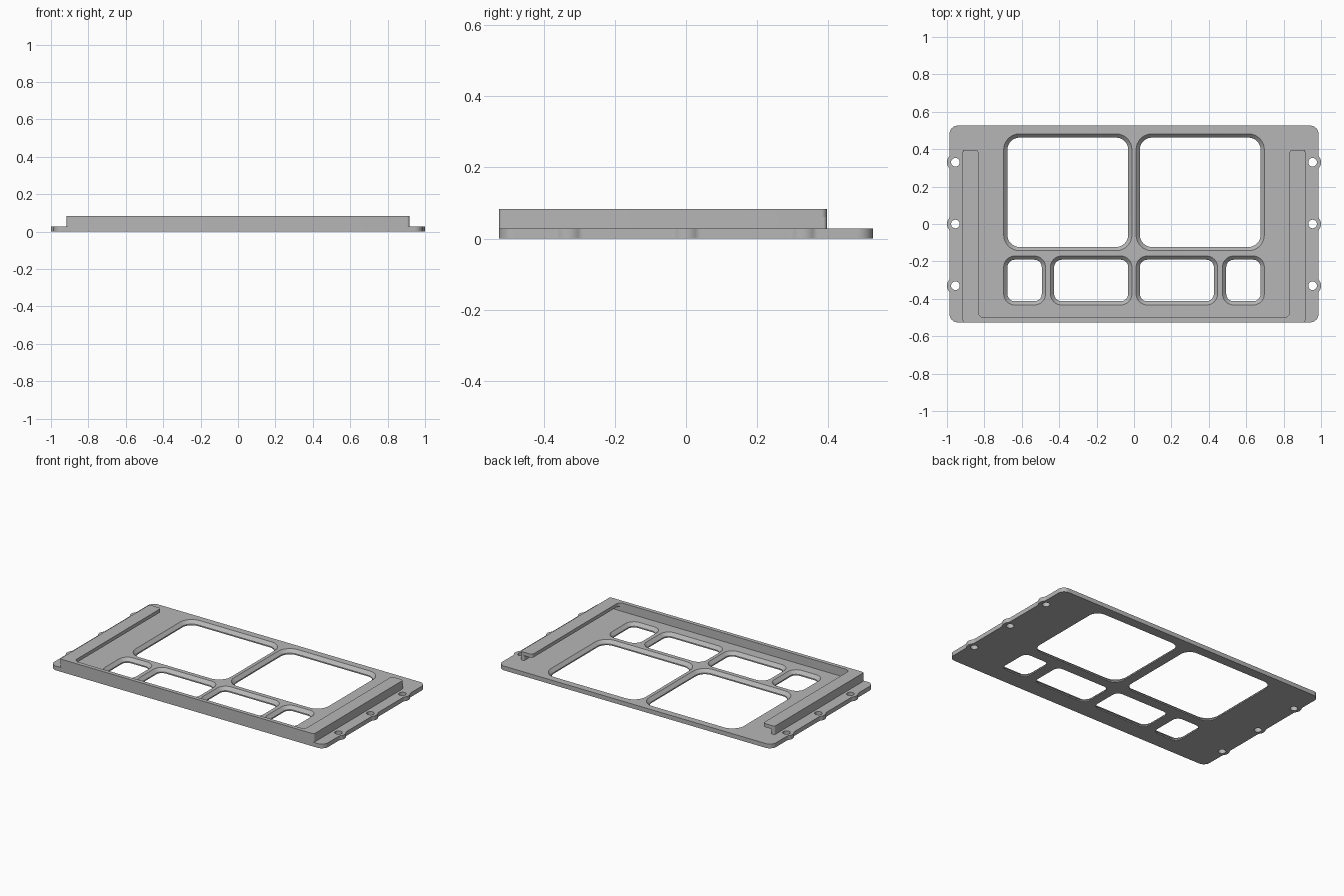
import bpy, bmesh, math
from mathutils import Vector

if "Cube" in bpy.data.objects:
    bpy.data.objects.remove(bpy.data.objects["Cube"])

grey = bpy.data.materials.new("plain grey")
grey.diffuse_color = (0.47, 0.47, 0.47, 1)
grey.use_nodes = True
grey.node_tree.nodes["Principled BSDF"].inputs["Base Color"].default_value = grey.diffuse_color

PLATE_TOP, LIP_BOTTOM, RIM_TOP = 0.028, 0.06, 0.083


def rounded(corners, steps=8):
    """Closed outline from (x, y, radius) corners, each one filleted."""
    out = []
    n = len(corners)
    for i, (x, y, r) in enumerate(corners):
        p = Vector((x, y))
        if r == 0:
            out.append(p)
            continue
        a = (Vector(corners[i - 1][:2]) - p).normalized()
        b = (Vector(corners[(i + 1) % n][:2]) - p).normalized()
        half = a.angle(b) / 2
        t = r / math.tan(half)
        c = p + (a + b).normalized() * (r / math.sin(half))
        start, end = p + a * t - c, p + b * t - c
        sweep = start.angle_signed(end)
        a0 = math.atan2(start.y, start.x)
        for k in range(steps + 1):
            ang = a0 - sweep * k / steps
            out.append(c + Vector((math.cos(ang), math.sin(ang))) * r)
    return out


def rect(x0, x1, y0, y1, r):
    return rounded([(x0, y0, r), (x1, y0, r), (x1, y1, r), (x0, y1, r)])


def circle(x, y, r, n=24):
    return [Vector((x + r * math.cos(2 * math.pi * k / n),
                    y + r * math.sin(2 * math.pi * k / n))) for k in range(n)]


def build(name, walls):
    """Each wall is a stack of (outline, z) rings; the first and last are capped together."""
    bm = bmesh.new()
    caps = ([], [])
    for stack in walls:
        rings = [[bm.verts.new((p.x, p.y, z)) for p in loop] for loop, z in stack]
        n = len(rings[0])
        for lo, hi in zip(rings, rings[1:]):
            for i in range(n):
                j = (i + 1) % n
                bm.faces.new((lo[i], lo[j], hi[j], hi[i]))
        for cap, ring in zip(caps, (rings[0], rings[-1])):
            cap += [bm.edges.get((ring[i], ring[(i + 1) % n])) for i in range(n)]
    for cap in caps:
        bmesh.ops.triangle_fill(bm, use_beauty=True, edges=cap, normal=(0, 0, 1))
    bmesh.ops.recalc_face_normals(bm, faces=bm.faces)
    mesh = bpy.data.meshes.new(name)
    bm.to_mesh(mesh)
    bm.free()
    mesh.materials.append(grey)
    ob = bpy.data.objects.new(name, mesh)
    bpy.context.collection.objects.link(ob)
    bpy.context.view_layer.objects.active = ob
    ob.select_set(True)
    bpy.ops.object.shade_smooth_by_angle(angle=math.radians(30))
    ob.select_set(False)


# Plate outline with blended ears around the side screw holes
EX, EY, HX, HOLES = 0.987, 0.526, 0.955, (-0.33, 0.0, 0.33)
EAR, FIL = 0.045, 0.025
dx = EX + FIL - HX
dy = math.sqrt((EAR + FIL) ** 2 - dx ** 2)
lean = math.atan2(dy, dx)


def ear(y):
    pts = []
    for k in range(6):      # lower fillet
        a = math.pi - (math.pi / 2 - (math.pi / 2 - lean)) * k / 5
        pts.append(Vector((EX + FIL + FIL * math.cos(a), y - dy + FIL * math.sin(a))))
    for k in range(1, 12):  # ear arc
        a = -lean + 2 * lean * k / 12
        pts.append(Vector((HX + EAR * math.cos(a), y + EAR * math.sin(a))))
    return pts + [Vector((p.x, 2 * y - p.y)) for p in reversed(pts[:6])]


corner = rounded([(-EX, -EY, 0), (EX, -EY, 0.045), (EX, EY, 0.045), (-EX, EY, 0)])[1:-1]
right = corner[:9] + [p for y in HOLES for p in ear(y)] + corner[9:]
outline = right + [Vector((-p.x, p.y)) for p in reversed(right)]
walls = [[(outline, 0), (outline, PLATE_TOP)]]

# Screw holes and chamfered windows, mirrored left and right
windows = [(0.011, 0.697, -0.143, 0.482, 0.085),
           (0.011, 0.447, -0.433, -0.171, 0.06),
           (0.473, 0.697, -0.433, -0.171, 0.06)]
C = 0.02
for s in (-1, 1):
    for y in HOLES:
        loop = circle(s * HX, y, 0.023)
        walls.append([(loop, 0), (loop, PLATE_TOP)])
    for x0, x1, y0, y1, r in windows:
        a, b = sorted((s * x0, s * x1))
        wide = rect(a, b, y0, y1, r)
        narrow = rect(a + C, b - C, y0 + C, y1 - C, r - C)
        walls.append([(narrow, 0), (narrow, PLATE_TOP - C), (wide, PLATE_TOP)])
build("face_plate", walls)


# U-shaped rim: thin wall below, wider inward lip along both sides on top
def u_shape(inner_x, inner_r, end_r):
    ox, back, front, inner_y = 0.916, 0.396, -EY, -0.5
    half = [(inner_x, inner_y, inner_r), (inner_x, back, end_r),
            (ox, back, end_r), (ox, front, 0.012)]
    return rounded(half + [(-x, y, r) for x, y, r in reversed(half)])


wall, lip = u_shape(0.89, 0.02, 0.01), u_shape(0.832, 0.03, 0.015)
build("rim_wall", [[(wall, PLATE_TOP), (wall, LIP_BOTTOM)]])
build("rim_lip", [[(lip, LIP_BOTTOM), (lip, RIM_TOP)]])
